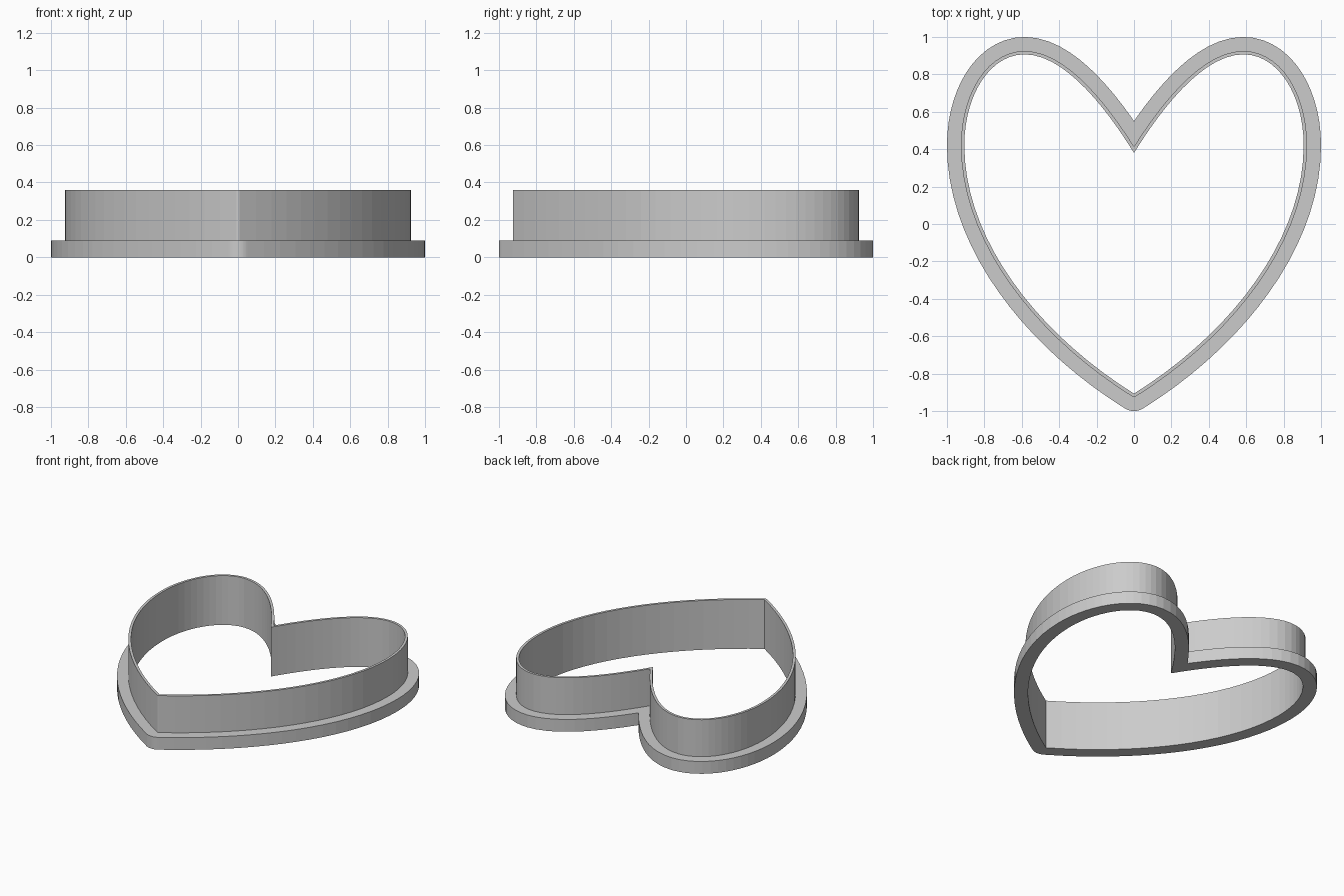
import bpy, bmesh, math
from mathutils import Vector
from mathutils.geometry import interpolate_bezier

cube = bpy.data.objects.get("Cube")
if cube:
    bpy.data.objects.remove(cube, do_unlink=True)

WALL, FLANGE = 0.018, 0.093       # outward offsets from the inner edge
FLANGE_TOP, TOP = 0.09, 0.36

# Right half of the inner heart outline, from bottom tip to top notch
SPANS = [
    ((0, -0.907), (0.52, -0.582), (0.907, -0.08), (0.907, 0.42), 18),
    ((0.907, 0.42), (0.907, 0.69), (0.77, 0.907), (0.585, 0.907), 14),
    ((0.585, 0.907), (0.36, 0.907), (0.13, 0.59), (0, 0.38), 14),
]
half = [Vector(SPANS[0][0])]
for *ctrl, steps in SPANS:
    half += interpolate_bezier(*[Vector(c) for c in ctrl], steps + 1)[1:]
half = [Vector((p[0], p[1])) for p in half]


def normal(i):
    """Outward direction at a point of the half outline."""
    t = half[min(i + 1, len(half) - 1)] - half[max(i - 1, 0)]
    return Vector((t.y, -t.x)).normalized()


def heart_loop(d):
    """Whole heart offset outwards, rounded at the tip and mitred at the notch."""
    first = normal(0)
    end = math.atan2(first.y, first.x)
    pts = []
    for k in range(6):
        a = -math.pi / 2 + (end + math.pi / 2) * k / 6
        pts.append(half[0] + d * Vector((math.cos(a), math.sin(a))))
    pts[0].x = 0
    pts += [p + d * normal(i) for i, p in enumerate(half)]
    # Trim what crosses the centre line at the notch
    cut = next((i for i in range(10, len(pts)) if pts[i].x <= 1e-5), len(pts) - 1)
    a, b = pts[cut - 1], pts[cut]
    meet = a.lerp(b, a.x / (a.x - b.x))
    meet.x = 0
    pts[cut:] = [meet.copy() for _ in pts[cut:]]
    return pts + [Vector((-p.x, p.y)) for p in reversed(pts[1:-1])]


# Closed cross-section: offset and height of each corner
SECTION = [(0, 0), (FLANGE, 0), (FLANGE, FLANGE_TOP),
           (WALL, FLANGE_TOP), (WALL, TOP), (0, TOP)]

bm = bmesh.new()
rings = [[bm.verts.new((p.x, p.y, z)) for p in heart_loop(d)] for d, z in SECTION]
for r, ring in enumerate(rings):
    above = rings[(r + 1) % len(rings)]
    for i in range(len(ring)):
        j = (i + 1) % len(ring)
        bm.faces.new((ring[i], ring[j], above[j], above[i]))
bmesh.ops.remove_doubles(bm, verts=bm.verts, dist=1e-5)
bmesh.ops.recalc_face_normals(bm, faces=bm.faces)

mesh = bpy.data.meshes.new("heart_cutter")
bm.to_mesh(mesh)
bm.free()
cutter = bpy.data.objects.new("heart_cutter", mesh)
bpy.context.collection.objects.link(cutter)

# Plain grey
grey = bpy.data.materials.new("light_grey")
grey.use_nodes = True
grey.diffuse_color = (0.6, 0.6, 0.6, 1)
grey.node_tree.nodes["Principled BSDF"].inputs["Base Color"].default_value = grey.diffuse_color
mesh.materials.append(grey)
